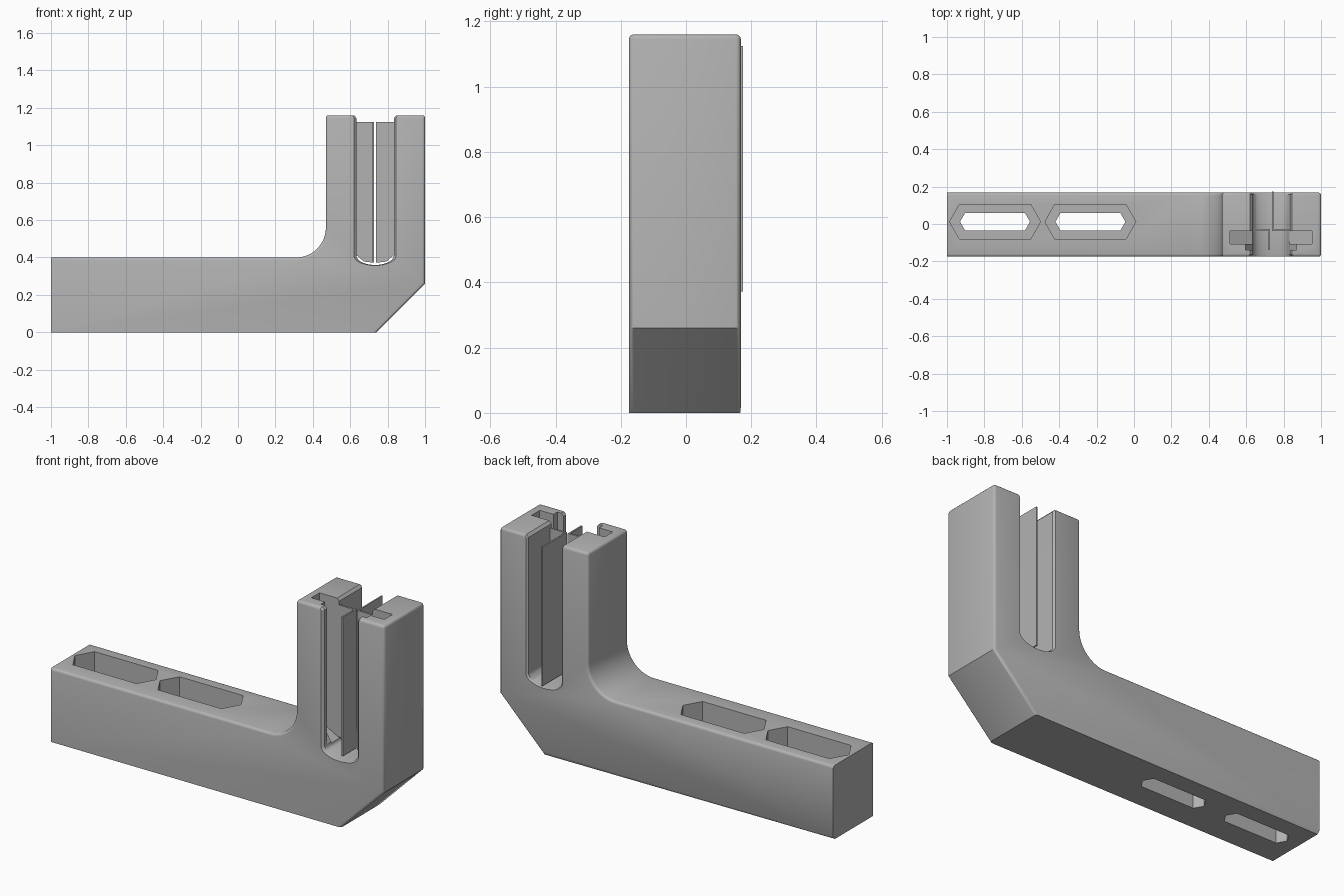
import bpy, bmesh, math

cube = bpy.data.objects.get("Cube")
if cube:
    bpy.data.objects.remove(cube, do_unlink=True)

grey = bpy.data.materials.new("plain grey")
grey.use_nodes = True
colour = (0.45, 0.45, 0.45, 1)
grey.diffuse_color = colour
grey.node_tree.nodes["Principled BSDF"].inputs["Base Color"].default_value = colour

FRONT, BACK, TOP = -0.175, 0.168, 1.16
MID = 0.733  # centre of the slot


def make_object(name, bm):
    bmesh.ops.recalc_face_normals(bm, faces=bm.faces)
    mesh = bpy.data.meshes.new(name)
    bm.to_mesh(mesh)
    bm.free()
    mesh.materials.append(grey)
    obj = bpy.data.objects.new(name, mesh)
    bpy.context.scene.collection.objects.link(obj)
    return obj


def loft(a, b):
    """Closed solid between two matching rings of points."""
    bm = bmesh.new()
    va, vb = [bm.verts.new(p) for p in a], [bm.verts.new(p) for p in b]
    bm.faces.new(va)
    bm.faces.new(vb[::-1])
    for i in range(len(a)):
        j = (i + 1) % len(a)
        bm.faces.new((va[i], vb[i], vb[j], va[j]))
    bmesh.ops.recalc_face_normals(bm, faces=bm.faces)
    return bm


def along_y(profile, y0, y1, profile_end=None):
    return loft([(x, y0, z) for x, z in profile],
                [(x, y1, z) for x, z in (profile_end or profile)])


def cut(target, name, bm):
    cutter = make_object(name, bm)
    cutter.hide_render = True
    mod = target.modifiers.new(name, 'BOOLEAN')
    mod.operation, mod.solver, mod.object = 'DIFFERENCE', 'EXACT', cutter
    bpy.context.view_layer.objects.active = target
    bpy.ops.object.modifier_apply(modifier=name)
    bpy.data.objects.remove(cutter, do_unlink=True)


# L-shaped body: arm, filleted inner corner, post and chamfered heel
fillet = [(0.31 + 0.16 * math.sin(a), 0.56 - 0.16 * math.cos(a))
          for a in (math.pi / 2 * (1 - i / 12) for i in range(13))]
outline = [(-1, 0), (0.74, 0), (1, 0.26), (1, TOP), (0.47, TOP)] + fillet + [(-1, 0.4)]
bm = along_y(outline, FRONT, BACK)


def rounded(edge):
    a, b = (v.co for v in edge.verts)
    if max(a.z, b.z) < 0.01 or max(a.x, b.x) < -0.99:
        return False
    return abs(a.y - b.y) < 0.01 or min(a.z, b.z) > TOP - 0.01


bmesh.ops.bevel(bm, geom=[e for e in bm.edges if rounded(e)], offset=0.014,
                offset_type='OFFSET', segments=3, profile=0.5, affect='EDGES')
low_back = [e for e in bm.edges
            if all(v.co.z < 0.001 and v.co.y > BACK - 0.02 for v in e.verts)
            and abs(e.verts[0].co.x - e.verts[1].co.x) > 1]
bmesh.ops.bevel(bm, geom=low_back, offset=0.016, segments=1, affect='EDGES')
body = make_object("bracket_body", bm)


# Screw slots in the arm: wide pocket above, narrow hole through the floor
def hexagon(cx, half, flat, width, z):
    cy = 0.012
    return [(cx - half, cy, z), (cx - flat, cy - width, z), (cx + flat, cy - width, z),
            (cx + half, cy, z), (cx + flat, cy + width, z), (cx - flat, cy + width, z)]


for cx in (-0.743, -0.233):
    for sizes, z0, z1 in (((0.243, 0.19, 0.093), 0.14, 0.5),
                          ((0.187, 0.16, 0.047), -0.1, 0.2)):
        cut(body, "screw_slot", loft(hexagon(cx, *sizes, z0), hexagon(cx, *sizes, z1)))


# Round-bottomed slot through the post, with eased rims
def slot(half, drop=0.0):
    arc = [(MID + half * math.cos(a), 0.41 - (0.05 + drop) * math.sin(a))
           for a in (math.pi * i / 14 for i in range(15))]
    wide = half + 0.014
    return arc + [(MID - half, TOP - 0.014), (MID - wide, TOP + 0.001),
                  (MID - wide, 1.3), (MID + wide, 1.3),
                  (MID + wide, TOP + 0.001), (MID + half, TOP - 0.014)]


cut(body, "slot", along_y(slot(0.1), -0.3, 0.3))
cut(body, "front_rim", along_y(slot(0.118, 0.004), FRONT - 0.005, FRONT + 0.013, slot(0.1)))
cut(body, "back_rim", along_y(slot(0.099), BACK - 0.01, BACK + 0.005, slot(0.114, 0.004)))

# T-shaped channel inside the post, tapering toward its floor
for half, y0, y1 in ((0.219, -0.107, -0.037), (0.137, -0.14, -0.037)):
    channel = [(MID - 0.09, 0.4), (MID + 0.09, 0.4), (MID + half, 0.47),
               (MID + half, 1.3), (MID - half, 1.3), (MID - half, 0.47)]
    cut(body, "channel", along_y(channel, y0, y1))

# Thin membranes: a cross plate plus a fin on each side of the slot
for side, name, fin_y in ((-1, "right", (-0.14, -0.027)), (1, "left", (-0.032, 0.174))):
    inner, fin_outer = MID + side * 0.005, MID + side * 0.013
    fin = [(inner, 0.372), (fin_outer, 0.372), (fin_outer, 1.125), (inner, 1.125)]
    make_object(name + "_fin", along_y(fin, *fin_y))
    edge = MID + side * 0.102
    plate = [(inner, 0.372), (MID + side * 0.06, 0.378), (edge, 0.415),
             (edge, 1.125), (inner, 1.125)]
    make_object(name + "_cross_plate", along_y(plate, -0.037, -0.027))

# Smooth the rounded edges, keep the rest crisp
bpy.ops.object.select_all(action='DESELECT')
body.select_set(True)
bpy.context.view_layer.objects.active = body
bpy.ops.object.shade_smooth_by_angle(angle=math.radians(32))
